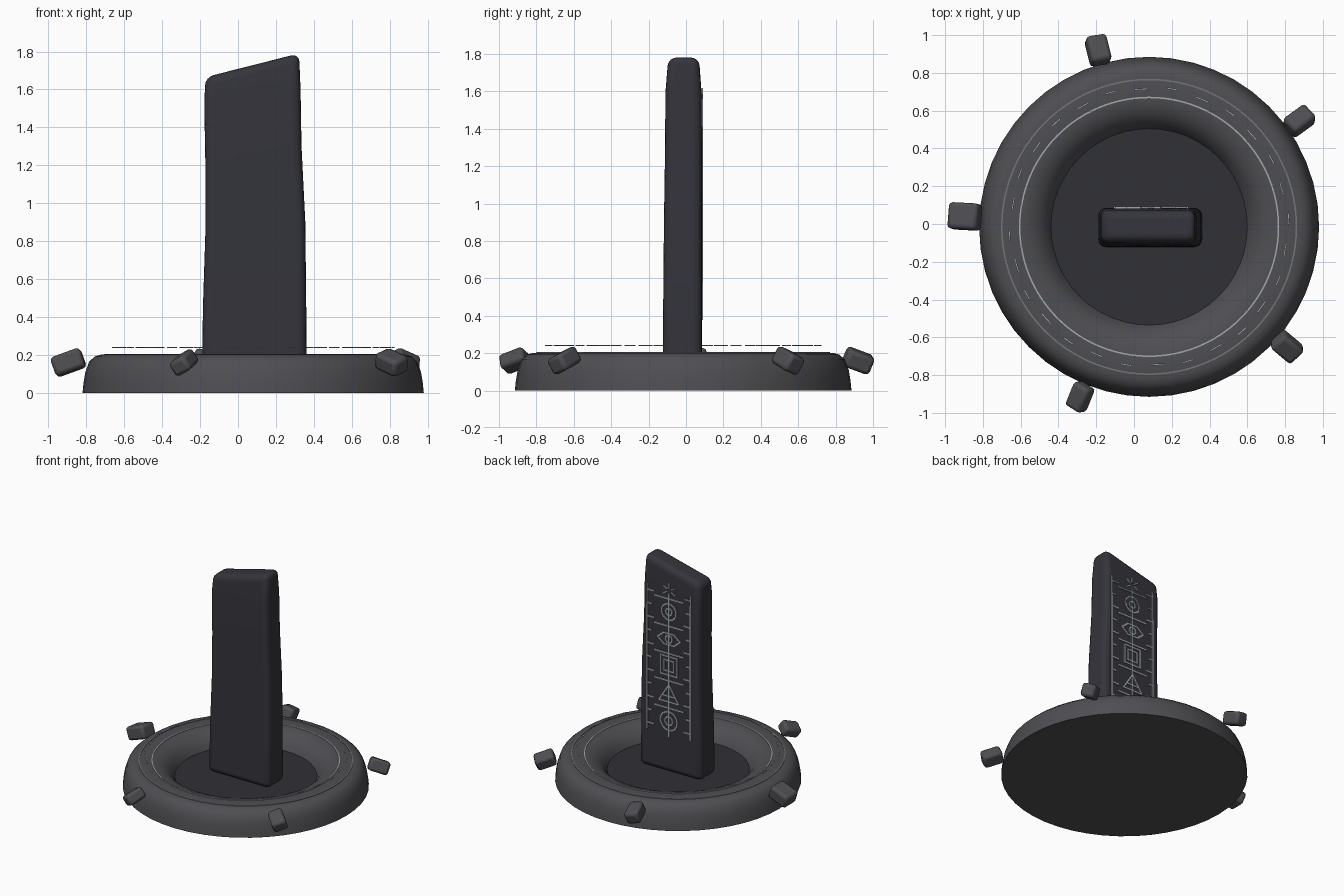
import bpy, bmesh, math
from mathutils import Vector, Matrix

cube = bpy.data.objects.get("Cube")
if cube:
    bpy.data.objects.remove(cube, do_unlink=True)

CX, CY = 0.08, -0.015   # axis of the round base


def material(name, rgb):
    m = bpy.data.materials.new(name)
    m.use_nodes = True
    m.diffuse_color = (*rgb, 1)
    bsdf = m.node_tree.nodes["Principled BSDF"]
    bsdf.inputs["Base Color"].default_value = (*rgb, 1)
    bsdf.inputs["Roughness"].default_value = 0.8
    return m


STONE = material("grey stone", (0.078, 0.078, 0.087))
SLATE = material("dark slate", (0.034, 0.034, 0.044))
FLOOR = material("dark floor", (0.030, 0.030, 0.037))
PALE = material("pale inlay", (0.36, 0.40, 0.42))
DIM = material("dim inlay", (0.17, 0.18, 0.19))


def finish(name, bm, mats, bevel=0, segments=3, smooth=35):
    bmesh.ops.recalc_face_normals(bm, faces=bm.faces)
    mesh = bpy.data.meshes.new(name)
    bm.to_mesh(mesh)
    bm.free()
    ob = bpy.data.objects.new(name, mesh)
    bpy.context.collection.objects.link(ob)
    for m in mats:
        mesh.materials.append(m)
    if bevel:
        mod = ob.modifiers.new("rounded edges", "BEVEL")
        mod.width, mod.segments, mod.angle_limit = bevel, segments, math.radians(30)
    bpy.ops.object.select_all(action="DESELECT")
    ob.select_set(True)
    bpy.context.view_layer.objects.active = ob
    bpy.ops.object.shade_smooth_by_angle(angle=math.radians(smooth))
    return ob


def box(bm, centre, size, rot=None):
    mat = Matrix.Translation(centre) @ (rot or Matrix()) @ Matrix.Diagonal((*size, 1))
    return bmesh.ops.create_cube(bm, size=1, matrix=mat)["verts"]


def lathe(bm, profile, steps):
    verts = [bm.verts.new((CX + r, CY, z)) for r, z in profile]
    edges = [bm.edges.new(p) for p in zip(verts, verts[1:])]
    bmesh.ops.spin(bm, geom=verts + edges, cent=(CX, CY, 0), axis=(0, 0, 1),
                   angle=math.tau, steps=steps, use_merge=True)
    bmesh.ops.remove_doubles(bm, verts=bm.verts, dist=0.0005)


# Round base with a sunken floor
bm = bmesh.new()
lathe(bm, [(0, 0.08), (0.52, 0.08), (0.535, 0.11), (0.56, 0.145), (0.595, 0.175),
           (0.64, 0.195), (0.68, 0.202), (0.80, 0.202), (0.835, 0.192), (0.865, 0.165),
           (0.885, 0.11), (0.895, 0.05), (0.9, 0), (0, 0)], 48)
for f in bm.faces:
    c = f.calc_center_median()
    f.material_index = int(c.z > 0.07 and math.hypot(c.x - CX, c.y - CY) < 0.52)
finish("base", bm, [STONE, FLOOR])

# Thin circular inlays on the rim
for name, r, mat in (("inner_rim_line", 0.685, PALE), ("outer_rim_line", 0.78, DIM)):
    bm = bmesh.new()
    lathe(bm, [(r - 0.004, 0.2), (r - 0.004, 0.206), (r + 0.004, 0.206), (r + 0.004, 0.2)], 96)
    finish(name, bm, [mat])

# Floating dashes above the rim
bm = bmesh.new()
count = 28
for i in range(count):
    a = math.tau * (i + 0.25) / count
    r = 0.73 if i % 2 else 0.74
    box(bm, (CX + r * math.cos(a), CY + r * math.sin(a), 0.24),
        (0.009, 0.075 if i % 2 else 0.06, 0.005), Matrix.Rotation(a, 4, "Z"))
finish("rim_dashes", bm, [PALE])

# Standing slab with a slanted top: left x, left z, right x, right z, front y, back y
rows = [(-0.19, 0.085, 0.362, 0.085, -0.125, 0.085),
        (-0.185, 0.45, 0.36, 0.45, -0.122, 0.085),
        (-0.172, 0.85, 0.355, 0.9, -0.118, 0.085),
        (-0.172, 1.2, 0.335, 1.3, -0.112, 0.085),
        (-0.178, 1.52, 0.33, 1.6, -0.11, 0.083),
        (-0.172, 1.665, 0.322, 1.79, -0.095, 0.07)]
bm = bmesh.new()
loops = []
for xl, zl, xr, zr, yf, yb in rows:
    corners = ((xl, yf, zl), (xr, yf, zr), (xr, yb, zr), (xl, yb, zl))
    loops.append([bm.verts.new(c) for c in corners])
for lo, hi in zip(loops, loops[1:]):
    for i in range(4):
        j = (i + 1) % 4
        bm.faces.new((lo[i], lo[j], hi[j], hi[i]))
bm.faces.new(loops[0])
bm.faces.new(loops[-1])
finish("slab", bm, [SLATE], bevel=0.042, segments=4)

# Engraved marks on the back of the slab, drawn as thin strokes
marks = bmesh.new()
MID, SIDE, YB = 0.09, 0.193, 0.087


def stroke(x0, z0, x1, z1, w=0.011):
    d = Vector((x1 - x0, 0, z1 - z0))
    rot = Matrix.Rotation(-math.atan2(d.z, d.x), 4, "Y")
    box(marks, (MID + (x0 + x1) / 2, YB, (z0 + z1) / 2), (d.length + w / 2, 0.009, w), rot)


def shape(z, rx, rz, sides, turn=0.0):
    pts = [(rx * math.cos(math.tau * i / sides + turn), z + rz * math.sin(math.tau * i / sides + turn))
           for i in range(sides)]
    for p, q in zip(pts, pts[1:] + pts[:1]):
        stroke(*p, *q)


# Centre and side lines with ticks
stroke(0, 0.38, 0, 1.5)
for s in (-1, 1):
    stroke(s * SIDE, 0.4, s * SIDE, 1.56)
    for i in range(11):
        z = 0.45 + i * 0.107
        stroke(s * SIDE, z, s * (SIDE - (0.035 if i % 2 else 0.06)), z)
for i in range(5):
    z = 0.61 + i * 0.22
    stroke(-0.13, z, 0.13, z)

# Glyphs from bottom to top: rings, triangle, squares, eye, ring, star
QUARTER = math.pi / 4
shape(0.505, 0.075, 0.075, 16)
shape(0.505, 0.034, 0.034, 12)
shape(0.705, 0.1, 0.09, 3, math.pi / 2)
stroke(-0.05, 0.705, 0.05, 0.705)
shape(0.95, 0.105, 0.105, 4, QUARTER)
shape(0.95, 0.06, 0.06, 4, QUARTER)
for s in (-1, 1):
    for x0, z0, x1, z1 in ((-0.1, 0, -0.045, 0.045), (-0.045, 0.045, 0.045, 0.045),
                           (0.045, 0.045, 0.1, 0)):
        stroke(x0, 1.165 + s * z0, x1, 1.165 + s * z1)
shape(1.165, 0.03, 0.03, 10)
shape(1.385, 0.065, 0.065, 16)
shape(1.385, 0.028, 0.028, 10)
for i in range(6):
    a = math.tau * i / 6 + math.pi / 6
    c, s = math.cos(a), math.sin(a)
    stroke(0.02 * c, 1.555 + 0.02 * s, 0.06 * c, 1.555 + 0.06 * s)
finish("slab_marks", marks, [PALE])

# Loose stones around the rim: x, y, heading, length, width, height, roll
stones = [(-0.895, 0.04, 177, 0.165, 0.14, 0.105, 4),
          (-0.19, 0.92, 104, 0.15, 0.11, 0.10, 15),
          (0.875, 0.545, 36, 0.15, 0.105, 0.10, -20),
          (0.81, -0.65, -40, 0.15, 0.11, 0.095, 20),
          (-0.285, -0.915, -112, 0.145, 0.105, 0.085, 28)]
for n, (x, y, head, length, width, height, roll) in enumerate(stones, 1):
    rot = (Matrix.Rotation(math.radians(head), 4, "Z")
           @ Matrix.Rotation(math.radians(20), 4, "Y")
           @ Matrix.Rotation(math.radians(roll), 4, "X"))
    bm = bmesh.new()
    box(bm, (x, y, 0.16), (length, width, height), rot)
    finish(f"rim_stone_{n}", bm, [STONE], bevel=0.02, segments=2)
